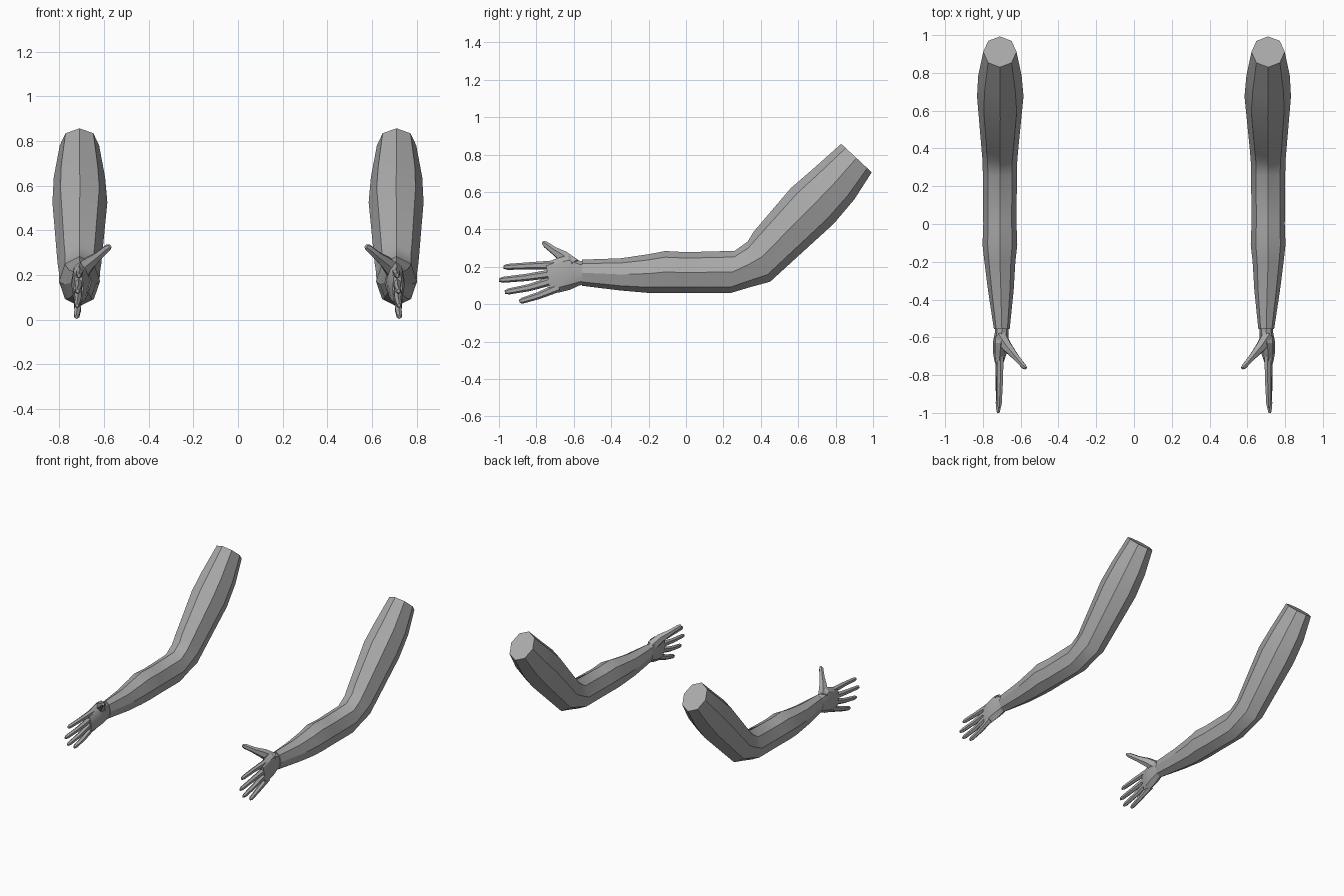
import bpy, bmesh, math
from mathutils import Vector

if "Cube" in bpy.data.objects:
    bpy.data.objects.remove(bpy.data.objects["Cube"])

skin = bpy.data.materials.new("grey skin")
skin.diffuse_color = (0.4, 0.4, 0.4, 1)
skin.use_nodes = True
skin.node_tree.nodes["Principled BSDF"].inputs["Base Color"].default_value = skin.diffuse_color


def loft(name, rings, sides):
    """Skin a capped tube through rings of (centre, half-axis u, half-axis v), mirrored across x."""
    bm = bmesh.new()
    loops = []
    for c, u, v in rings:
        loops.append([bm.verts.new(c + u * math.sin(a) + v * math.cos(a))
                      for a in (2 * math.pi * i / sides for i in range(sides))])
    for a, b in zip(loops, loops[1:]):
        for i in range(sides):
            j = (i + 1) % sides
            bm.faces.new((a[i], a[j], b[j], b[i]))
    bm.faces.new(loops[0])
    bm.faces.new(loops[-1])
    bmesh.ops.recalc_face_normals(bm, faces=bm.faces)
    mesh = bpy.data.meshes.new(name)
    bm.to_mesh(mesh)
    bm.free()
    mesh.materials.append(skin)
    ob = bpy.data.objects.new(name, mesh)
    bpy.context.collection.objects.link(ob)
    bpy.ops.object.select_all(action='DESELECT')
    ob.select_set(True)
    bpy.context.view_layer.objects.active = ob
    bpy.ops.object.shade_smooth_by_angle(angle=math.radians(30))
    ob.modifiers.new("Mirror", 'MIRROR').use_mirror_merge = False
    return ob


def section(x, half_width, top, bottom):
    """Ring spanning a top and a bottom (y, z) point."""
    t, b = Vector((x, *top)), Vector((x, *bottom))
    return (t + b) / 2, Vector((half_width, 0, 0)), (t - b) / 2


def digit(name, points, radii):
    """Six-sided finger along a path, with a small blunt tip."""
    pts = [Vector(p) for p in points]
    rings = []
    for i, (p, r) in enumerate(zip(pts, radii)):
        d = (pts[min(i + 1, len(pts) - 1)] - pts[max(i - 1, 0)]).normalized()
        u = Vector((0, 0, 1)).cross(d).normalized()
        rings.append((p, u * r * 0.85, d.cross(u) * r))
    return loft(name, rings, 6)


# Upper arm, elbow and forearm, from the cut shoulder to the wrist
loft("arm", [section(*s) for s in (
    (0.71, 0.088, (0.83, 0.857), (0.993, 0.705)),
    (0.71, 0.115, (0.67, 0.715), (0.90, 0.56)),
    (0.708, 0.123, (0.56, 0.62), (0.79, 0.43)),
    (0.71, 0.098, (0.36, 0.385), (0.45, 0.12)),
    (0.71, 0.092, (0.33, 0.335), (0.34, 0.09)),
    (0.71, 0.09, (0.26, 0.285), (0.24, 0.06)),
    (0.71, 0.088, (0, 0.278), (0, 0.06)),
    (0.71, 0.092, (-0.11, 0.284), (-0.11, 0.06)),
    (0.71, 0.082, (-0.20, 0.267), (-0.20, 0.06)),
    (0.705, 0.068, (-0.35, 0.245), (-0.35, 0.073)),
    (0.70, 0.042, (-0.555, 0.238), (-0.555, 0.098)))], 8)

# Palm, thin sideways and tall, fanning out toward the knuckles
loft("palm", [section(*s) for s in (
    (0.70, 0.036, (-0.53, 0.225), (-0.53, 0.108)),
    (0.70, 0.036, (-0.57, 0.232), (-0.57, 0.10)),
    (0.705, 0.042, (-0.63, 0.262), (-0.62, 0.077)),
    (0.71, 0.036, (-0.69, 0.245), (-0.68, 0.062)),
    (0.714, 0.022, (-0.75, 0.222), (-0.725, 0.058)))], 8)

# Four fingers: x, knuckle (y, z), middle joint (y, z), tip (y, z)
for name, x, k, m, t in (
        ("index_finger", 0.708, (-0.70, 0.21), (-0.84, 0.205), (-0.975, 0.198)),
        ("middle_finger", 0.714, (-0.70, 0.165), (-0.86, 0.142), (-1.0, 0.128)),
        ("ring_finger", 0.716, (-0.70, 0.13), (-0.84, 0.088), (-0.968, 0.064)),
        ("little_finger", 0.718, (-0.68, 0.09), (-0.79, 0.045), (-0.89, 0.014))):
    end = Vector((x + 0.005, *t))
    mid = Vector((x, *m))
    digit(name, [(x, *k), mid, mid.lerp(end, 0.85), end],
          [0.024, 0.019, 0.016, 0.009])

# Thumb, spreading inward and up
digit("thumb", [(0.705, -0.60, 0.205), (0.668, -0.655, 0.252), (0.625, -0.705, 0.285),
                (0.585, -0.752, 0.32), (0.573, -0.764, 0.328)],
      [0.042, 0.034, 0.022, 0.018, 0.010])
